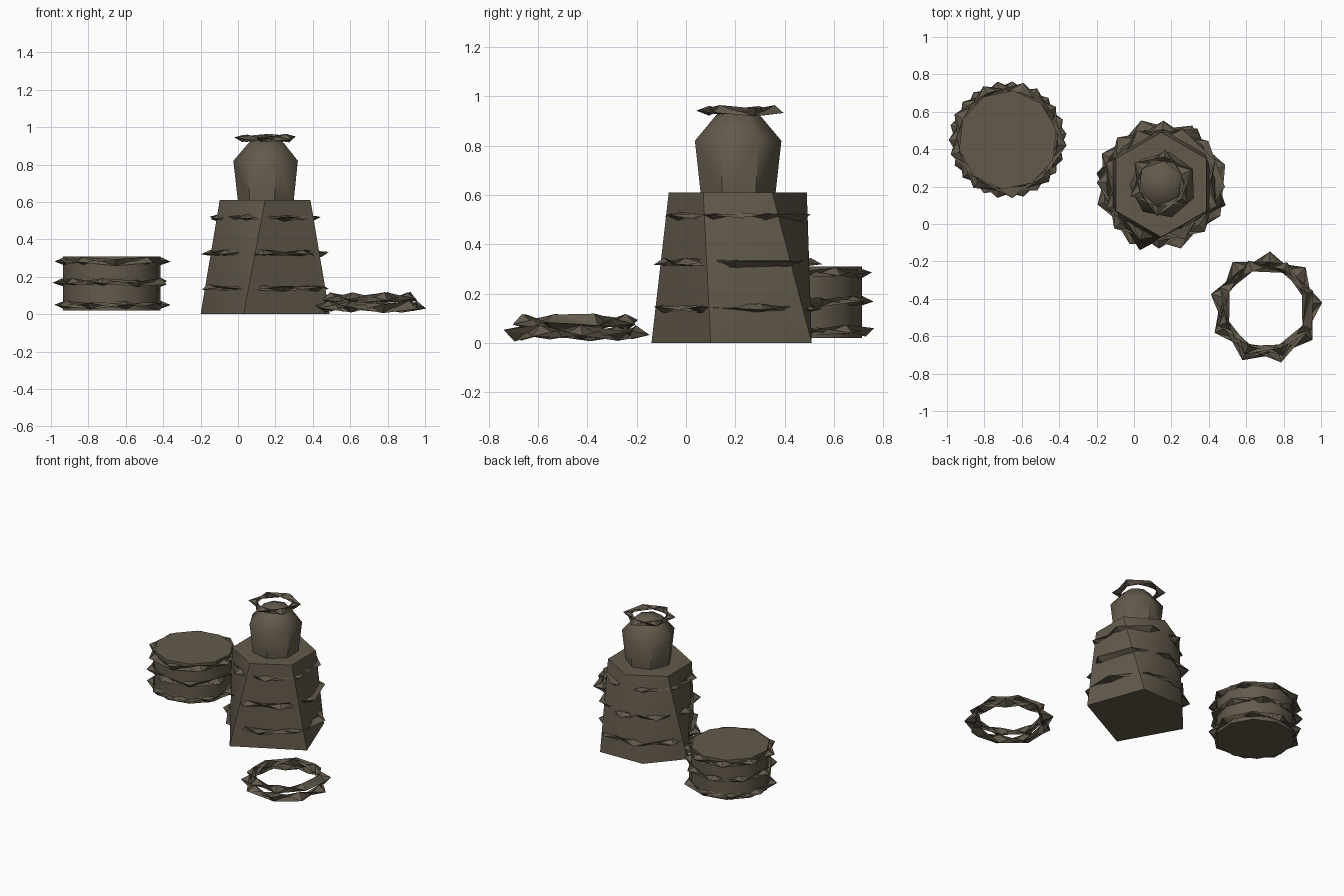
import bpy, bmesh, math, random
from mathutils import Vector

if "Cube" in bpy.data.objects:
    bpy.data.objects.remove(bpy.data.objects["Cube"], do_unlink=True)

random.seed(4)
brown = bpy.data.materials.new("weathered brown")
brown.use_nodes = True
colour = (0.125, 0.102, 0.072, 1)
brown.diffuse_color = colour
brown.node_tree.nodes["Principled BSDF"].inputs["Base Color"].default_value = colour


def finish(bm, name, smooth=None):
    bmesh.ops.recalc_face_normals(bm, faces=bm.faces)
    mesh = bpy.data.meshes.new(name)
    bm.to_mesh(mesh)
    bm.free()
    mesh.materials.append(brown)
    obj = bpy.data.objects.new(name, mesh)
    bpy.context.collection.objects.link(obj)
    if smooth:
        bpy.ops.object.select_all(action='DESELECT')
        obj.select_set(True)
        bpy.context.view_layer.objects.active = obj
        bpy.ops.object.shade_smooth_by_angle(angle=math.radians(smooth))
    return obj


def polygon(centre, radius, z, sides, turn=0):
    """Corner points of a level regular polygon."""
    return [Vector((centre[0] + radius * math.cos(turn + math.tau * i / sides),
                    centre[1] + radius * math.sin(turn + math.tau * i / sides), z))
            for i in range(sides)]


def hull(name, points, smooth):
    """Closed convex solid through stacked cross-sections."""
    bm = bmesh.new()
    for p in points:
        bm.verts.new(p)
    bmesh.ops.convex_hull(bm, input=bm.verts[:])
    bmesh.ops.dissolve_limit(bm, angle_limit=math.radians(1),
                             verts=bm.verts[:], edges=bm.edges[:])
    return finish(bm, name, smooth)


def rope(name, centre, z, radius, wide, tall, sides, turn=0):
    """Coarse rope loop: a three-sided strand that twists as it goes round."""
    bm = bmesh.new()
    rings = []
    for i in range(sides):
        angle = turn + math.tau * i / sides
        twist = math.tau * i / 3 + random.uniform(-0.5, 0.5)
        ring = []
        for k in range(3):
            phase = twist + math.tau * k / 3
            r = radius + wide * math.cos(phase)
            ring.append(bm.verts.new((centre[0] + r * math.cos(angle),
                                      centre[1] + r * math.sin(angle),
                                      z + tall * math.sin(phase))))
        rings.append(ring)
    for i in range(sides):
        a, b = rings[i], rings[(i + 1) % sides]
        for k in range(3):
            m = (k + 1) % 3
            bm.faces.new((a[k], a[m], b[m]))
            bm.faces.new((a[k], b[m], b[k]))
    return finish(bm, name)


# Tapered sack: five-cornered foot, six-sided top
middle = (0.145, 0.21)
foot = [Vector((x, y, 0)) for x, y in
        ((0.03, -0.14), (0.49, 0.10), (0.34, 0.51), (0.0, 0.5), (-0.2, 0.27))]
hull("sack_body", foot + polygon(middle, 0.28, 0.61, 6, math.radians(-90)), 40)

# Ropes sunk into the sack
for i, (z, r) in enumerate(((0.14, 0.32), (0.325, 0.305), (0.515, 0.28))):
    rope(f"sack_rope_{i + 1}", middle, z, r, 0.04, 0.02, 8, 0.3 + 0.45 * i)

# Rounded neck with a blunt peak
neck = (0.155, 0.21)
sections = []
for r, z in ((0.155, 0.60), (0.18, 0.82), (0.09, 0.925)):
    sections += polygon(neck, r, z, 7, math.radians(-75))
hull("sack_neck", sections + [Vector((0.16, 0.23, 0.95))], 50)

# Tie around the peak
rope("neck_tie", (0.145, 0.22), 0.942, 0.145, 0.035, 0.023, 6, 0.4)

# Short drum with three ropes
drum = (-0.675, 0.45)
hull("drum_body", polygon(drum, 0.265, 0.02, 10, 0.2) + polygon(drum, 0.265, 0.31, 10, 0.2), 40)
for i, z in enumerate((0.05, 0.17, 0.283)):
    rope(f"drum_rope_{i + 1}", drum, z, 0.282, 0.034, 0.024, 9, 0.1 + 0.25 * i)

# Loose coil lying on the ground
coil = (0.705, -0.45)
rope("coil_lower", coil, 0.04, 0.26, 0.045, 0.034, 9, 0.1)
rope("coil_upper", coil, 0.085, 0.235, 0.037, 0.034, 8, 0.35)
